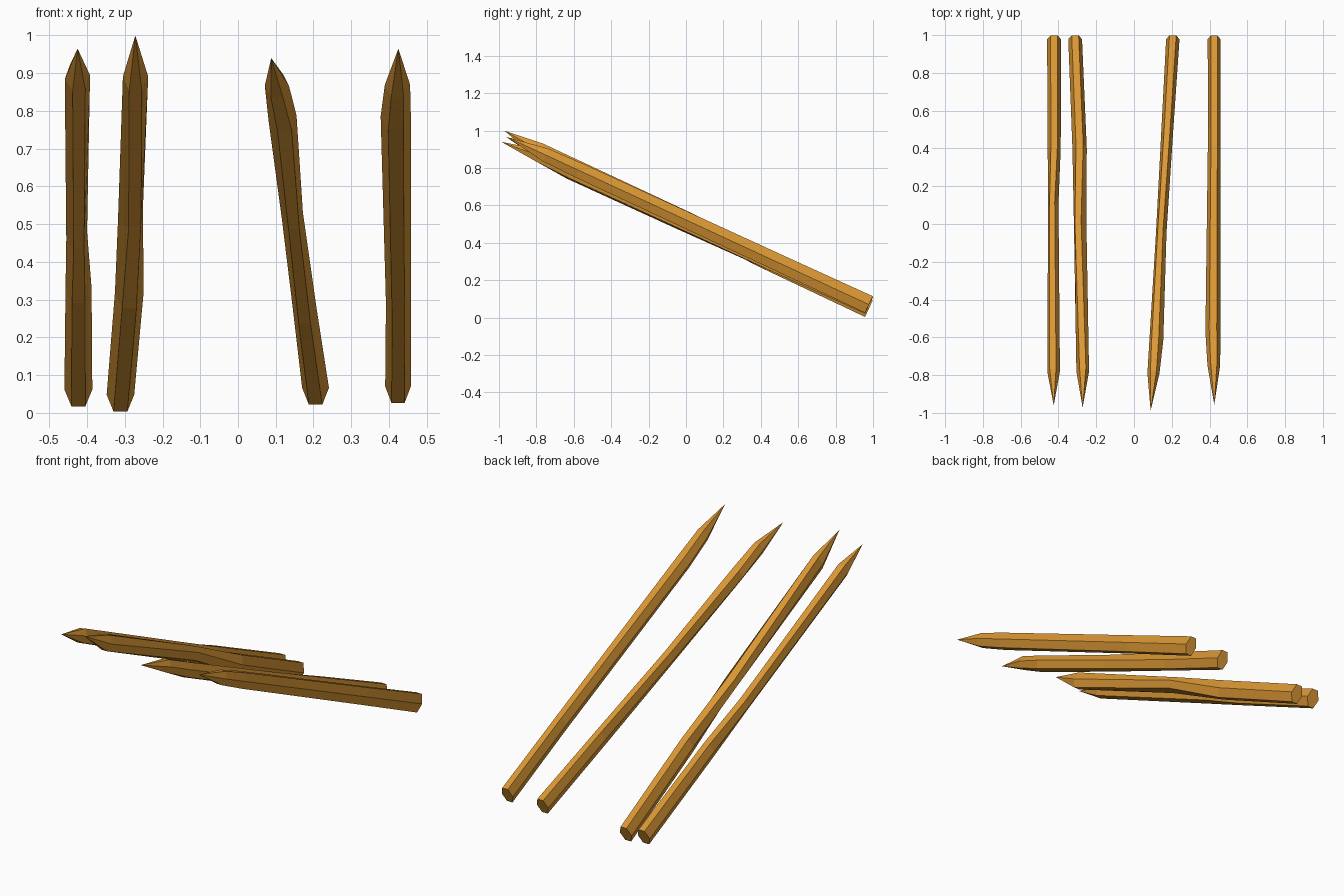
import bpy
import bmesh
from math import cos, sin, pi, radians
from mathutils import Vector

cube = bpy.data.objects.get("Cube")
if cube:
    bpy.data.objects.remove(cube)

wood = bpy.data.materials.new("ochre wood")
wood.use_nodes = True
colour = (0.70, 0.31, 0.035, 1)
wood.diffuse_color = colour
wood.node_tree.nodes["Principled BSDF"].inputs["Base Color"].default_value = colour

SIDES = 6
TILT = radians(25)
UP = Vector((0, sin(TILT), cos(TILT)))  # across the slanting shaft
BASE_Y = 0.978


def stake(name, base_z, tip, rows):
    """Loft a hewn six-sided shaft through rows, then close it with a sharp tip.
    Row: y, left x, right x, half thickness, twist in degrees, lift."""
    bm = bmesh.new()
    rings = []
    for y, left, right, thick, twist, lift in rows:
        t = (BASE_Y - y) / (BASE_Y - tip[1])
        centre = Vector(((left + right) / 2, y, base_z + t * (tip[2] - base_z) + lift))
        angles = [radians(twist) + 2 * pi * i / SIDES for i in range(SIDES)]
        wide = (right - left) / 2 / max(cos(a) for a in angles)
        tall = thick / max(sin(a) for a in angles)
        rings.append([bm.verts.new(centre + Vector((wide * cos(a), 0, 0)) + UP * tall * sin(a))
                      for a in angles])
    # long hewn sides
    for low, high in zip(rings, rings[1:]):
        for i in range(SIDES):
            j = (i + 1) % SIDES
            bm.faces.new((low[i], low[j], high[j], high[i]))
    # flat butt and pointed tip
    bm.faces.new(rings[0])
    point = bm.verts.new(tip)
    for i in range(SIDES):
        bm.faces.new((rings[-1][i], rings[-1][(i + 1) % SIDES], point))
    bmesh.ops.recalc_face_normals(bm, faces=bm.faces)
    mesh = bpy.data.meshes.new(name)
    bm.to_mesh(mesh)
    bm.free()
    mesh.materials.append(wood)
    bpy.context.collection.objects.link(bpy.data.objects.new(name, mesh))


# outer stake on the right
stake("outer_right_stake", 0.062, (-0.425, -0.96, 0.965), [
    (BASE_Y, -0.46, -0.386, 0.049, 0, 0),
    (0.4, -0.457, -0.388, 0.045, 0, 0),
    (0.1, -0.455, -0.4, 0.043, 14, 0),
    (-0.78, -0.459, -0.392, 0.04, 8, 0.008)])

# bent stake beside it
stake("inner_right_stake", 0.048, (-0.272, -0.972, 1.0), [
    (BASE_Y, -0.348, -0.275, 0.049, 0, 0),
    (0.4, -0.326, -0.25, 0.048, 0, -0.01),
    (0.0, -0.318, -0.252, 0.043, 22, 0),
    (-0.78, -0.305, -0.238, 0.042, 0, -0.015)])

# leaning stake
stake("leaning_left_stake", 0.066, (0.088, -0.988, 0.94), [
    (BASE_Y, 0.17, 0.241, 0.049, 0, 0),
    (0.5, 0.145, 0.208, 0.046, 0, 0),
    (-0.05, 0.116, 0.172, 0.044, 10, 0),
    (-0.62, 0.081, 0.155, 0.042, 10, 0.005),
    (-0.79, 0.071, 0.135, 0.034, 0, 0.015)])

# outer stake on the left
stake("outer_left_stake", 0.07, (0.425, -0.957, 0.965), [
    (BASE_Y, 0.39, 0.458, 0.049, 0, 0),
    (0.5, 0.392, 0.458, 0.046, 0, 0),
    (-0.57, 0.378, 0.458, 0.042, 0, 0),
    (-0.75, 0.389, 0.456, 0.037, 0, 0)])
